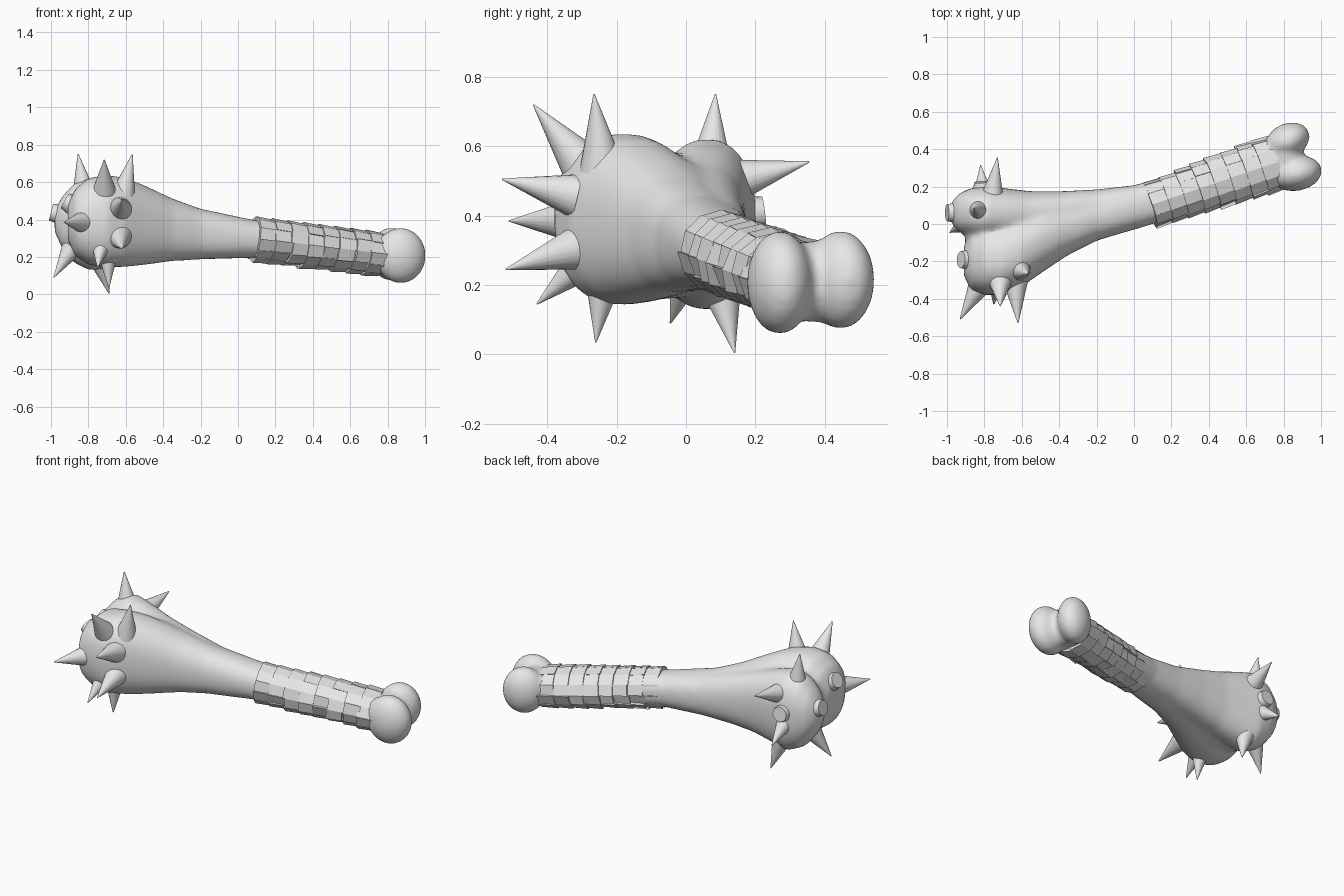
import bpy, bmesh, math, random
from mathutils import Vector, Matrix

random.seed(4)
if "Cube" in bpy.data.objects:
    bpy.data.objects.remove(bpy.data.objects["Cube"])

grey = bpy.data.materials.new("pale_grey")
grey.use_nodes = True
grey.diffuse_color = (0.8, 0.8, 0.8, 1)
grey.node_tree.nodes["Principled BSDF"].inputs["Base Color"].default_value = (0.8, 0.8, 0.8, 1)


def finish(bm, name, smooth):
    """Turn a bmesh into a named object."""
    bmesh.ops.recalc_face_normals(bm, faces=bm.faces)
    for f in bm.faces:
        f.smooth = smooth
    mesh = bpy.data.meshes.new(name)
    bm.to_mesh(mesh)
    bm.free()
    mesh.materials.append(grey)
    obj = bpy.data.objects.new(name, mesh)
    bpy.context.collection.objects.link(obj)
    return obj


def squared(v):
    """Push a sine or cosine outward for a slightly boxy ellipse."""
    return math.copysign(abs(v) ** 0.85, v)


def loft(bm, sections, sides=32):
    """Closed tube through ellipses given as x, y, z, half width, half height."""
    rings = []
    for x, y, z, ry, rz in sections:
        angles = [math.tau * i / sides for i in range(sides)]
        rings.append([bm.verts.new((x, y + ry * squared(math.cos(a)),
                                    z + rz * squared(math.sin(a)))) for a in angles])
    for a, b in zip(rings, rings[1:]):
        for i in range(sides):
            j = (i + 1) % sides
            bm.faces.new((a[i], a[j], b[j], b[i]))
    bm.faces.new(rings[0])
    bm.faces.new(rings[-1])


def ellipsoid(bm, centre, radii, turn=0):
    m = (Matrix.Translation(centre) @ Matrix.Rotation(turn, 4, "Z")
         @ Matrix.Diagonal((*radii, 1)))
    bmesh.ops.create_uvsphere(bm, u_segments=32, v_segments=20, radius=1, matrix=m)


bm = bmesh.new()
# Handle shaft
loft(bm, [(0.86, 0.36, 0.205, 0.13, 0.1), (0.72, 0.315, 0.22, 0.13, 0.1),
          (0.4, 0.205, 0.26, 0.11, 0.1), (0, 0.088, 0.305, 0.12, 0.104),
          (-0.2, 0.048, 0.32, 0.13, 0.128), (-0.35, 0.01, 0.34, 0.15, 0.15)])
# Front branch and lobe
loft(bm, [(0.1, 0.11, 0.295, 0.11, 0.1), (-0.2, 0.03, 0.322, 0.12, 0.136),
          (-0.35, -0.03, 0.345, 0.135, 0.167), (-0.5, -0.1, 0.37, 0.165, 0.213),
          (-0.6, -0.15, 0.385, 0.185, 0.238), (-0.7, -0.185, 0.39, 0.195, 0.248),
          (-0.8, -0.19, 0.39, 0.19, 0.233), (-0.87, -0.2, 0.385, 0.155, 0.18),
          (-0.91, -0.2, 0.385, 0.08, 0.1)])
# Back branch and lobe
loft(bm, [(0.1, 0.11, 0.295, 0.11, 0.1), (-0.2, 0.07, 0.32, 0.115, 0.125),
          (-0.4, 0.055, 0.345, 0.12, 0.16), (-0.55, 0.05, 0.36, 0.125, 0.19),
          (-0.68, 0.055, 0.37, 0.135, 0.225), (-0.79, 0.06, 0.375, 0.145, 0.25),
          (-0.88, 0.06, 0.38, 0.13, 0.21), (-0.94, 0.06, 0.385, 0.1, 0.14),
          (-0.98, 0.06, 0.39, 0.05, 0.06)])
# Web filling the saddle between the lobes
loft(bm, [(-0.3, 0, 0.345, 0.1, 0.15), (-0.5, -0.03, 0.365, 0.12, 0.195),
          (-0.65, -0.06, 0.37, 0.12, 0.212), (-0.8, -0.06, 0.37, 0.12, 0.2),
          (-0.87, -0.06, 0.375, 0.1, 0.14), (-0.9, -0.06, 0.38, 0.05, 0.07)])
# End knuckles, stretched along the shaft
ellipsoid(bm, (0.87, 0.27, 0.207), (0.137, 0.093, 0.15), 0.2)
ellipsoid(bm, (0.82, 0.445, 0.215), (0.125, 0.092, 0.143), 0.45)
ellipsoid(bm, (0.81, 0.36, 0.21), (0.1, 0.1, 0.118))
body = finish(bm, "bone_body", True)
remesh = body.modifiers.new("fuse", "REMESH")
remesh.mode = "VOXEL"
remesh.voxel_size = 0.014
remesh.use_smooth_shade = True
soften = body.modifiers.new("soften", "SMOOTH")
soften.factor = 0.5
soften.iterations = 14


# Head spikes: each runs from inside a lobe out to its tip
def spike(name, tip, root, length=0.22, radius=0.065, tip_radius=0.002):
    tip, root = Vector(tip), Vector(root)
    out = (tip - root).normalized()
    m = (Matrix.Translation(tip - out * length / 2)
         @ out.to_track_quat("Z", "Y").to_matrix().to_4x4())
    bm = bmesh.new()
    bmesh.ops.create_cone(bm, cap_ends=True, segments=20, radius1=radius,
                          radius2=tip_radius, depth=length, matrix=m)
    obj = finish(bm, name, True)
    bpy.ops.object.select_all(action="DESELECT")
    obj.select_set(True)
    bpy.context.view_layer.objects.active = obj
    bpy.ops.object.shade_smooth_by_angle(angle=math.radians(40))


front_spikes = [((-0.715, -0.44, 0.72), (-0.715, -0.22, 0.45)),
                ((-0.62, -0.53, 0.505), (-0.64, -0.2, 0.43)),
                ((-0.93, -0.51, 0.385), (-0.78, -0.25, 0.385)),
                ((-0.62, -0.52, 0.245), (-0.64, -0.2, 0.34)),
                ((-0.75, -0.43, 0.145), (-0.72, -0.22, 0.33)),
                ((-0.69, -0.26, 0.035), (-0.7, -0.22, 0.35)),
                ((-0.565, -0.265, 0.75), (-0.64, -0.23, 0.42))]
for i, (tip, root) in enumerate(front_spikes):
    spike(f"front_spike_{i + 1}", tip, root)

back_lobe = (-0.8, 0.06, 0.39)
back_tips = [(-0.855, 0.085, 0.75), (-0.82, 0.315, 0.25),
             (-0.69, 0.14, 0.005), (-0.985, -0.045, 0.09)]
for i, tip in enumerate(back_tips):
    spike(f"back_spike_{i + 1}", tip, back_lobe)
spike("upper_back_spike", (-0.73, 0.355, 0.555), (-0.77, 0.06, 0.48), 0.25, 0.07)

# Broken spikes: short blunt stubs
stubs = [((-1.0, 0.06, 0.44), back_lobe), ((-0.81, 0.225, 0.41), back_lobe),
         ((-0.925, -0.19, 0.5), (-0.73, -0.2, 0.39))]
for i, (tip, root) in enumerate(stubs):
    spike(f"broken_spike_{i + 1}", tip, root, 0.12, 0.068, 0.045)

# Grip wrap: rows of uneven overlapping strips around the handle
start, end = Vector((0.085, 0.1, 0.296)), Vector((0.755, 0.327, 0.214))
axis = (end - start).normalized()
side = axis.cross(Vector((0, 0, 1))).normalized()
up = side.cross(axis)
bands, sectors = 8, 12
bm = bmesh.new()


def wrap_point(t, angle, r):
    wide = 1.02 + 0.24 * t
    return start.lerp(end, t) + side * math.cos(angle) * r * wide + up * math.sin(angle) * r


for b in range(bands):
    for s in range(sectors):
        a0, a1 = math.tau * s / sectors, math.tau * (s + 1) / sectors
        rough = 0.25 if math.sin((a0 + a1) / 2) > 0.4 else 1
        wobble = [random.uniform(-1, 1) * rough for _ in range(4)]
        t0 = (b + 0.08 * wobble[0]) / bands
        t1 = (b + 1.06 + 0.1 * wobble[1]) / bands
        lift = 0.118 + 0.005 * wobble[2]
        verts = []
        for t, r in ((t0, lift + 0.004), (t1, lift - 0.004)):
            for a, outer in ((a0, 0), (a1, 0), (a1, 1), (a0, 1)):
                skew = 0.004 * wobble[3] * (1 if a == a0 else -1)
                verts.append(bm.verts.new(wrap_point(t, a, r + skew if outer else 0.085)))
        near, far = verts[:4], verts[4:]
        bm.faces.new(near)
        bm.faces.new(far[::-1])
        for i in range(4):
            j = (i + 1) % 4
            bm.faces.new((near[i], near[j], far[j], far[i]))
finish(bm, "grip_wrap", False)
